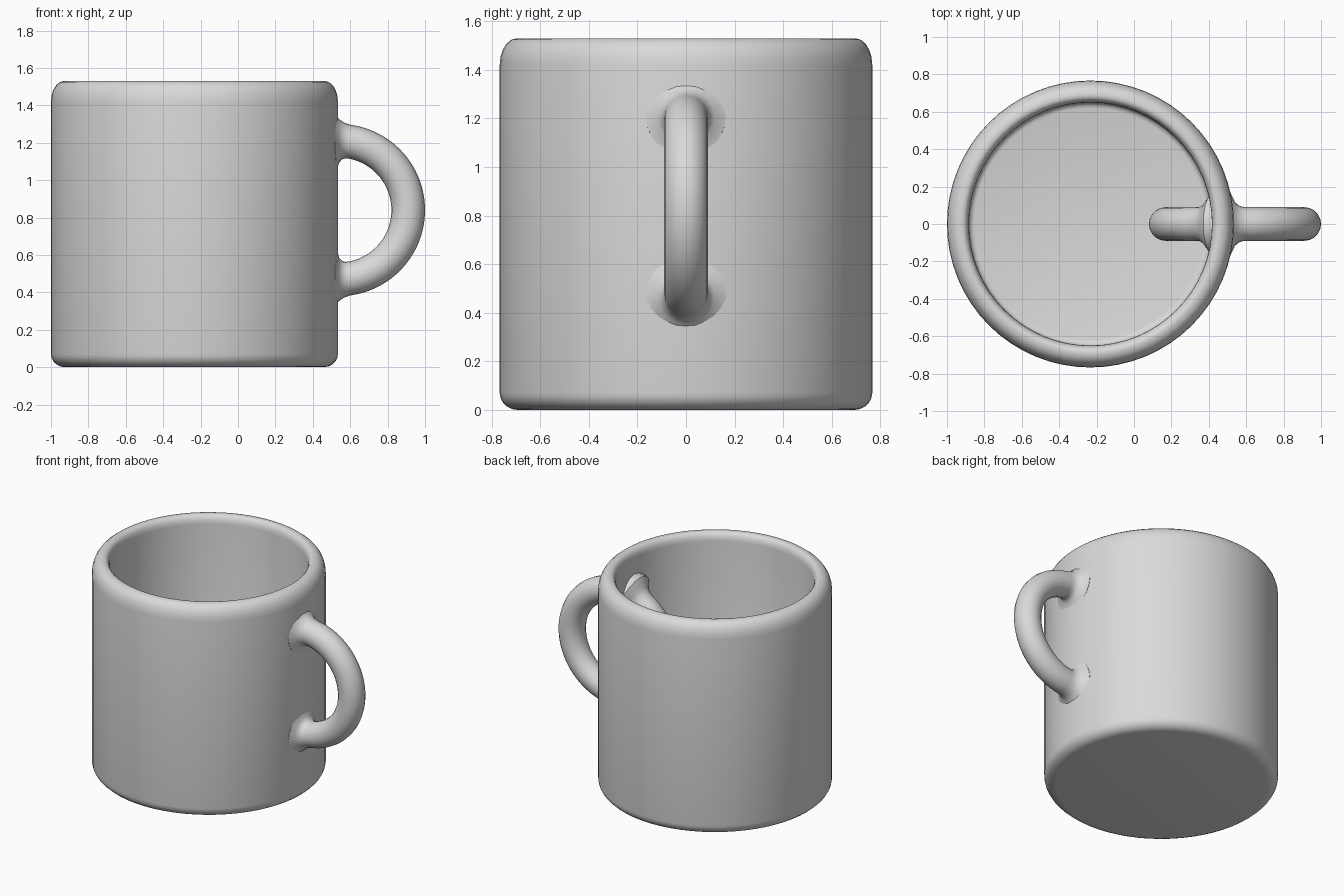
import bpy
import bmesh
from math import sin, cos, pi, radians, sqrt

cube = bpy.data.objects.get("Cube")
if cube:
    bpy.data.objects.remove(cube)

# One glazed grey for the whole mug
grey = bpy.data.materials.new("plain grey")
grey.use_nodes = True
COLOUR = (0.7, 0.7, 0.7, 1)
grey.diffuse_color = COLOUR
grey.node_tree.nodes["Principled BSDF"].inputs["Base Color"].default_value = COLOUR

MUG_X, MUG_R, HEIGHT = -0.233, 0.767, 1.53
INNER_R, FLOOR = 0.65, 0.12
LOOP_X, LOOP_Z, LOOP_R, TUBE_R = 0.54, 0.84, 0.37, 0.09
FILLET = 0.075


def finish(name, bm):
    bmesh.ops.recalc_face_normals(bm, faces=bm.faces)
    mesh = bpy.data.meshes.new(name)
    bm.to_mesh(mesh)
    bm.free()
    mesh.materials.append(grey)
    obj = bpy.data.objects.new(name, mesh)
    bpy.context.collection.objects.link(obj)
    bpy.ops.object.select_all(action="DESELECT")
    obj.select_set(True)
    bpy.context.view_layer.objects.active = obj
    bpy.ops.object.shade_smooth_by_angle(angle=radians(40))
    return obj


def corner(cx, cz, rx, rz, start, end, steps=5):
    """Points of a rounded profile corner, from start to end degrees."""
    angles = [radians(start + (end - start) * i / steps) for i in range(steps + 1)]
    return [(cx + rx * cos(a), cz + rz * sin(a)) for a in angles]


def bridge(bm, a, b):
    n = len(a)
    for i in range(n):
        j = (i + 1) % n
        bm.faces.new((a[i], a[j], b[j], b[i]))


# Mug body: a lathed wall with rounded foot, rim and inner floor edge
def build_body(sides=64):
    profile = corner(MUG_R - 0.075, 0.07, 0.075, 0.07, -90, 0)
    profile += corner(MUG_R - 0.07, HEIGHT - 0.11, 0.07, 0.11, 0, 90)
    profile += corner(INNER_R + 0.035, HEIGHT - 0.06, 0.035, 0.06, 90, 180)
    profile += corner(INNER_R - 0.03, FLOOR + 0.03, 0.03, 0.03, 0, -90, 3)
    bm = bmesh.new()
    rings = []
    for r, z in profile:
        rings.append([bm.verts.new((MUG_X + r * cos(2 * pi * i / sides),
                                    r * sin(2 * pi * i / sides), z))
                      for i in range(sides)])
    for a, b in zip(rings, rings[1:]):
        bridge(bm, a, b)
    bm.faces.new(rings[0])
    bm.faces.new(rings[-1])
    return finish("mug_body", bm)


# Handle arcs: tubes that flare where they meet the wall
def build_arc(name, start, end, wall_distance, rings=56, sides=20):
    bm = bmesh.new()
    loops = []
    for k in range(rings + 1):
        a = radians(start + (end - start) * k / rings)
        d = max(0, min(FILLET, wall_distance(LOOP_X + LOOP_R * cos(a))))
        tube = TUBE_R + FILLET - sqrt(FILLET ** 2 - (FILLET - d) ** 2)
        loop = []
        for i in range(sides):
            b = 2 * pi * i / sides
            r = LOOP_R + tube * cos(b)
            loop.append(bm.verts.new((LOOP_X + r * cos(a), tube * sin(b),
                                      LOOP_Z + r * sin(a))))
        loops.append(loop)
    for a, b in zip(loops, loops[1:]):
        bridge(bm, a, b)
    return finish(name, bm)


build_body()
build_arc("handle", -97, 97, lambda x: x - 0.522)
build_arc("inner_handle_loop", 103, 257, lambda x: 0.41 - x)
